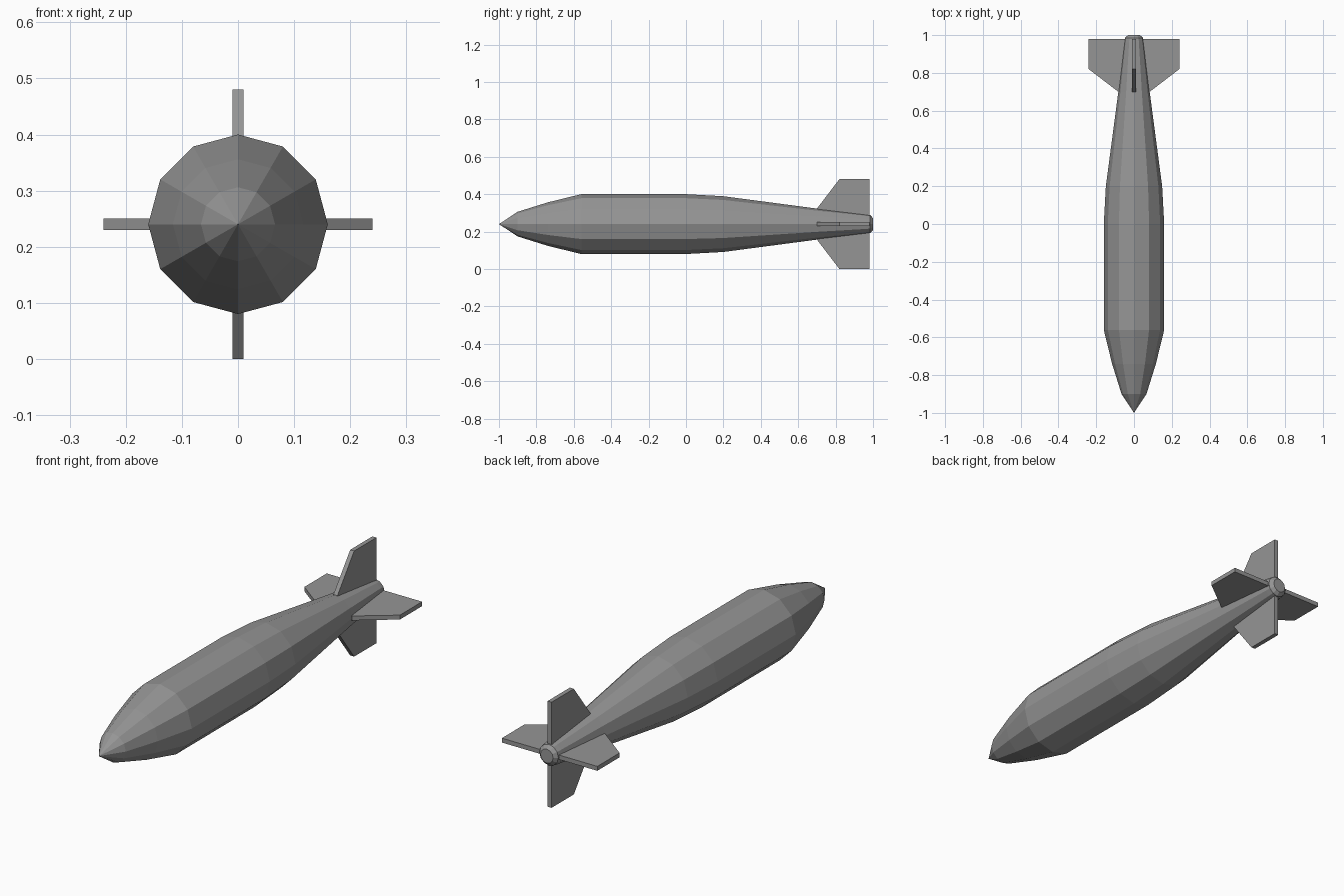
import bpy, bmesh
from math import sin, cos, pi
from mathutils import Matrix, Vector

cube = bpy.data.objects.get("Cube")
if cube:
    bpy.data.objects.remove(cube, do_unlink=True)

AXIS_Z = 0.24
SIDES = 12

grey = bpy.data.materials.new("steel_grey")
grey.use_nodes = True
grey.diffuse_color = (0.3, 0.3, 0.3, 1)
grey.node_tree.nodes["Principled BSDF"].inputs["Base Color"].default_value = (0.3, 0.3, 0.3, 1)


def finish(bm, name):
    bmesh.ops.recalc_face_normals(bm, faces=bm.faces)
    mesh = bpy.data.meshes.new(name)
    bm.to_mesh(mesh)
    bm.free()
    mesh.materials.append(grey)
    obj = bpy.data.objects.new(name, mesh)
    obj.location.z = AXIS_Z
    bpy.context.collection.objects.link(obj)
    return obj


# Body: rings of (position along y, radius) behind a pointed nose
profile = [(-0.9, 0.066), (-0.74, 0.116), (-0.56, 0.16), (0, 0.16),
           (0.2, 0.149), (0.7, 0.083), (0.96, 0.052), (0.985, 0.048), (1, 0.032)]
bm = bmesh.new()
nose = bm.verts.new((0, -1, 0))
rings = [[bm.verts.new((r * cos(2 * pi * i / SIDES), y, r * sin(2 * pi * i / SIDES)))
          for i in range(SIDES)] for y, r in profile]
for i in range(SIDES):
    j = (i + 1) % SIDES
    bm.faces.new((nose, rings[0][i], rings[0][j]))
    for a, b in zip(rings, rings[1:]):
        bm.faces.new((a[i], b[i], b[j], a[j]))
bm.faces.new(rings[-1])
finish(bm, "body")

# Fins: one swept plate turned around the axis
outline = [(0.02, 0.7), (0.083, 0.7), (0.24, 0.82), (0.24, 0.98), (0.02, 0.98)]
for k, name in enumerate(("left_fin", "top_fin", "right_fin", "bottom_fin")):
    bm = bmesh.new()
    face = bm.faces.new([bm.verts.new((x, y, -0.01)) for x, y in outline])
    extruded = bmesh.ops.extrude_face_region(bm, geom=[face])["geom"]
    bmesh.ops.translate(bm, vec=Vector((0, 0, 0.02)),
                        verts=[g for g in extruded if isinstance(g, bmesh.types.BMVert)])
    bmesh.ops.rotate(bm, verts=bm.verts, matrix=Matrix.Rotation(-k * pi / 2, 3, "Y"))
    finish(bm, name)
